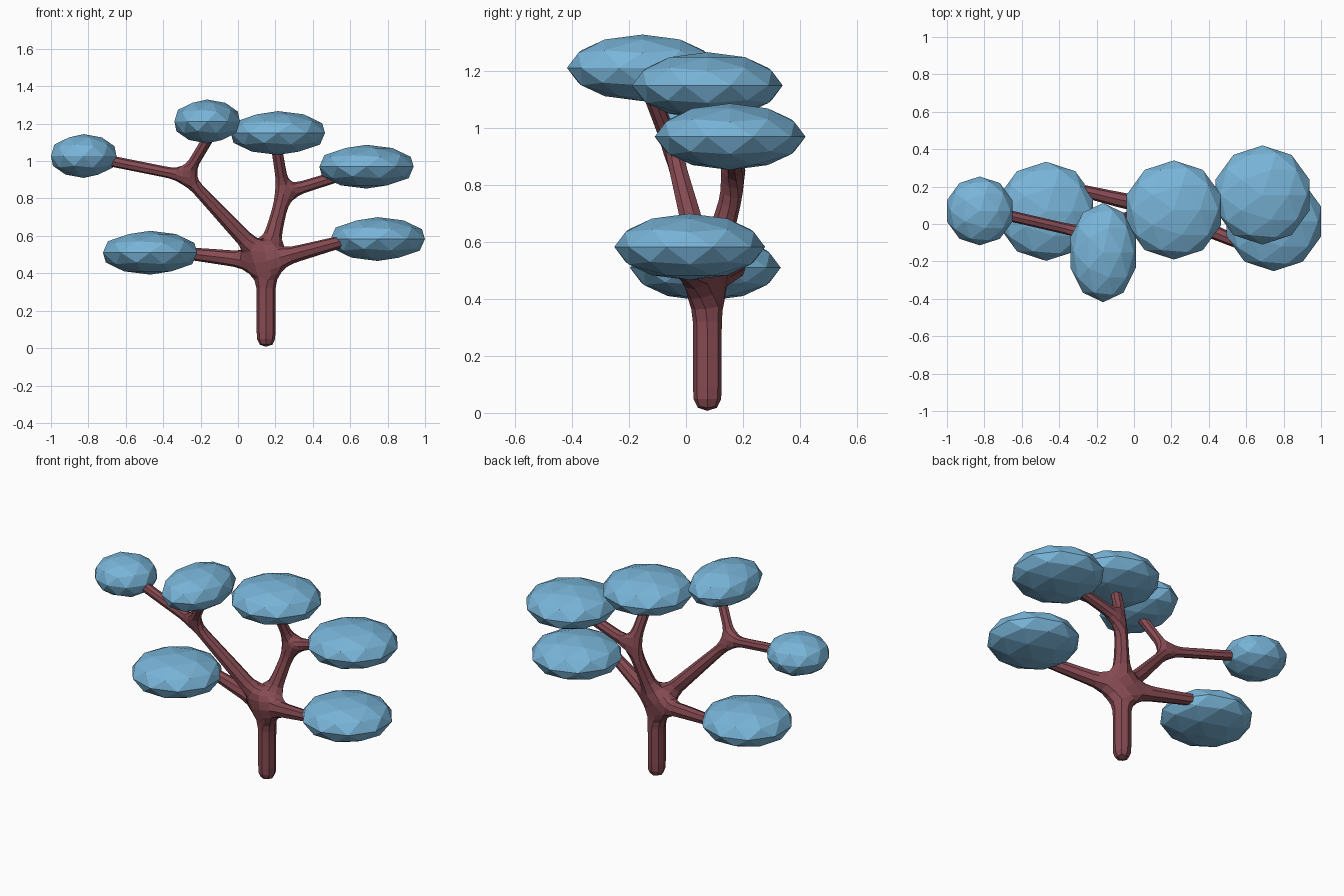
import bpy, bmesh

if "Cube" in bpy.data.objects:
    bpy.data.objects.remove(bpy.data.objects["Cube"])


def material(name, color):
    m = bpy.data.materials.new(name)
    m.diffuse_color = (*color, 1)
    m.use_nodes = True
    m.node_tree.nodes["Principled BSDF"].inputs["Base Color"].default_value = m.diffuse_color
    return m


bark = material("bark", (0.24, 0.07, 0.085))
leaf = material("leaf", (0.19, 0.46, 0.69))

# Branch skeleton: position, skin radius, parent index
nodes = [
    ((0.15, 0.075, 0.0), 0.055, None),     # trunk foot
    ((0.15, 0.075, 0.46), 0.055, 0),       # main junction
    ((-0.35, 0.195, 0.515), 0.032, 1),     # lower left tip
    ((0.63, -0.13, 0.59), 0.032, 1),       # lower right tip
    ((-0.28, -0.045, 0.92), 0.032, 1),     # upper left fork
    ((-0.78, 0.07, 1.02), 0.032, 4),
    ((-0.13, -0.14, 1.17), 0.032, 4),
    ((0.245, 0.18, 0.83), 0.037, 1),       # upper right fork
    ((0.20, 0.07, 1.11), 0.032, 7),
    ((0.62, 0.16, 0.945), 0.032, 7),
]
mesh = bpy.data.meshes.new("trunk_and_branches")
mesh.from_pydata([n[0] for n in nodes],
                 [(n[2], i) for i, n in enumerate(nodes) if n[2] is not None], [])
tree = bpy.data.objects.new("trunk_and_branches", mesh)
bpy.context.collection.objects.link(tree)
bpy.context.view_layer.objects.active = tree
tree.select_set(True)
tree.modifiers.new("skin", 'SKIN')
for i, n in enumerate(nodes):
    v = mesh.skin_vertices[0].data[i]
    v.radius = (n[1], n[1])
    v.use_root = i == 0
sub = tree.modifiers.new("round", 'SUBSURF')
sub.levels = sub.render_levels = 1
mesh.materials.append(bark)

# Leaf clumps: flattened low-poly balls (centre, x/y radii)
clumps = [
    ((-0.825, 0.07, 1.027), 0.184, 0.184),
    ((-0.165, -0.153, 1.212), 0.184, 0.265),
    ((0.213, 0.075, 1.15), 0.265, 0.265),
    ((0.687, 0.155, 0.97), 0.265, 0.265),
    ((0.747, 0.013, 0.583), 0.265, 0.265),
    ((-0.47, 0.068, 0.51), 0.265, 0.265),
]
for i, (c, rx, ry) in enumerate(clumps):
    bpy.ops.mesh.primitive_ico_sphere_add(subdivisions=2, radius=1, location=c)
    o = bpy.context.object
    o.name = f"leaf_clump_{i + 1}"
    o.scale = (rx, ry, 0.117)
    o.data.materials.append(leaf)
